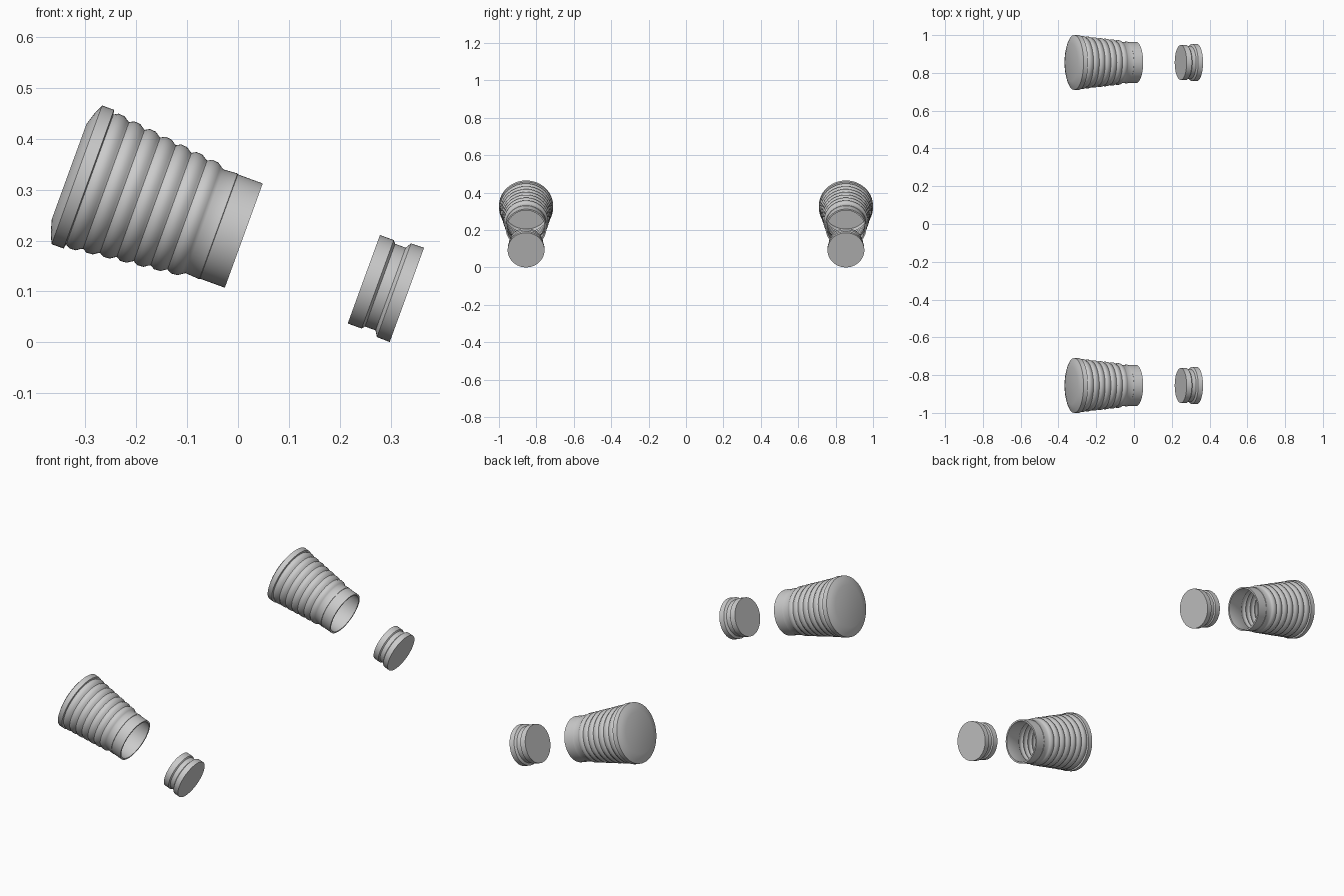
import bpy, bmesh, math
from mathutils import Matrix

cube = bpy.data.objects.get("Cube")
if cube:
    bpy.data.objects.remove(cube)

SEGMENTS = 64
TILT = math.radians(110)          # axis points to +x, 20 degrees downward
AXIS_X, AXIS_Z, SIDE_Y = 0.0687, 0.1889, 0.855

grey = bpy.data.materials.new("light_grey")
colour = (0.6, 0.6, 0.6, 1)
grey.diffuse_color = colour
grey.use_nodes = True
grey.node_tree.nodes["Principled BSDF"].inputs["Base Color"].default_value = colour


def lathe(name, profile, y, angle):
    """Revolve (radius, distance) points about the tilted axis, closing both ends."""
    bm = bmesh.new()
    rings = []
    for radius, dist in profile:
        rings.append([bm.verts.new((radius * math.cos(a), radius * math.sin(a), dist))
                      for a in (2 * math.pi * i / SEGMENTS for i in range(SEGMENTS))])
    for low, high in zip(rings, rings[1:]):
        for i in range(SEGMENTS):
            j = (i + 1) % SEGMENTS
            bm.faces.new((low[i], low[j], high[j], high[i]))
    bm.faces.new(rings[0])
    bm.faces.new(rings[-1])
    bmesh.ops.recalc_face_normals(bm, faces=bm.faces)
    mesh = bpy.data.meshes.new(name)
    bm.to_mesh(mesh)
    bm.free()
    mesh.materials.append(grey)
    obj = bpy.data.objects.new(name, mesh)
    bpy.context.collection.objects.link(obj)
    obj.matrix_world = Matrix.Translation((AXIS_X, y, AXIS_Z)) @ Matrix.Rotation(TILT, 4, "Y")
    bpy.ops.object.select_all(action="DESELECT")
    obj.select_set(True)
    bpy.context.view_layer.objects.active = obj
    bpy.ops.object.shade_smooth_by_angle(angle=math.radians(angle))


# Tapered ribs: each one rises from a valley to a short flat crest
RIBS, START, PITCH, WALL = 7, -0.383, 0.034, 0.007
ribs = []
for n in range(RIBS):
    base = START + n * PITCH
    crest = 0.141 - n * 0.0037
    ribs += [(crest - 0.005, base), (crest, base + 0.009),
             (crest - 0.001, base + 0.022), (crest - 0.006, base + 0.029)]

# Cup: rounded closed end, rim, ribbed wall, neck and open mouth, then the lining
closed_end = [(0.100, -0.4265), (0.128, -0.418), (0.145, -0.410), (0.145, -0.385)]
neck = [(0.1085, -0.143), (0.1105, -0.114), (0.109, -0.113), (0.109, -0.061)]
lining = [(0.101, -0.061), (0.101, -0.143)]
lining += [(r - WALL, d) for r, d in reversed(ribs)]
lining += [(0.128, -0.400)]
cup = closed_end + ribs + neck + lining

# Plug: solid disc with a groove between two bands
plug = [(0.0925, 0.190), (0.0925, 0.219), (0.0865, 0.224),
        (0.0865, 0.246), (0.0980, 0.253), (0.0985, 0.280)]

for side, y in (("left_side", SIDE_Y), ("right_side", -SIDE_Y)):
    lathe("ribbed_cup_" + side, cup, y, 50)
    lathe("end_plug_" + side, plug, y, 30)
